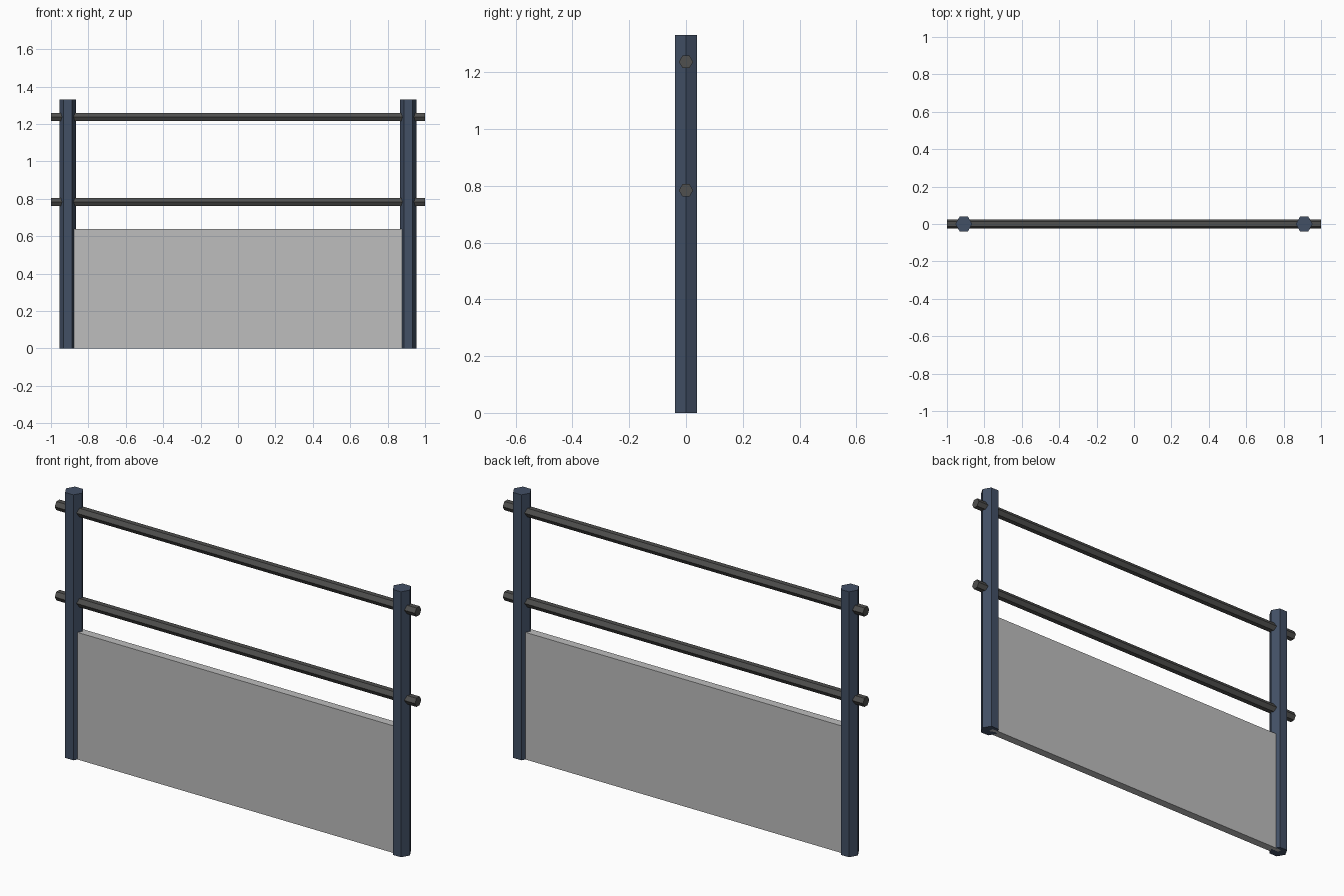
import bpy, bmesh, math
from mathutils import Matrix

if "Cube" in bpy.data.objects:
    bpy.data.objects.remove(bpy.data.objects["Cube"])


def material(name, rgb):
    m = bpy.data.materials.new(name)
    m.diffuse_color = (*rgb, 1.0)
    m.use_nodes = True
    m.node_tree.nodes["Principled BSDF"].inputs["Base Color"].default_value = m.diffuse_color
    return m


post_blue = material("slate blue", (0.055, 0.080, 0.130))
rail_grey = material("dark grey", (0.080, 0.080, 0.077))
panel_grey = material("light grey", (0.51, 0.51, 0.51))


def finish(name, bm, mat):
    bmesh.ops.recalc_face_normals(bm, faces=bm.faces)
    mesh = bpy.data.meshes.new(name)
    bm.to_mesh(mesh)
    bm.free()
    mesh.materials.append(mat)
    obj = bpy.data.objects.new(name, mesh)
    bpy.context.collection.objects.link(obj)
    return obj


def hex_bar(name, radius, length, turn, location, mat):
    bm = bmesh.new()
    bmesh.ops.create_cone(bm, cap_ends=True, segments=6,
                          radius1=radius, radius2=radius, depth=length)
    # start with a corner exactly on the +x axis
    v = bm.verts[:][0].co
    spin = Matrix.Rotation(-math.atan2(v.y, v.x), 4, 'Z')
    bmesh.ops.transform(bm, matrix=Matrix.Translation(location) @ turn @ spin, verts=bm.verts)
    return finish(name, bm, mat)


# Hexagonal upright posts, corners pointing sideways
for side, x in (("left", -0.91), ("right", 0.91)):
    hex_bar(side + "_post", 0.045, 1.332, Matrix.Identity(4), (x, 0, 0.666), post_blue)

# Hexagonal horizontal rails, corners pointing front and back
along_x = Matrix.Rotation(math.pi / 2, 4, 'X') @ Matrix.Rotation(math.pi / 2, 4, 'Y')
along_x = Matrix(((0, 0, 1, 0), (1, 0, 0, 0), (0, 1, 0, 0), (0, 0, 0, 1)))
for level, z in (("lower", 0.784), ("upper", 1.237)):
    hex_bar(level + "_rail", 0.025, 2.0, along_x, (0, 0, z), rail_grey)

# Solid infill panel between the posts
bm = bmesh.new()
bmesh.ops.create_cube(bm, size=1.0)
bmesh.ops.scale(bm, vec=(1.82, 0.042, 0.638), verts=bm.verts)
bmesh.ops.translate(bm, vec=(0, 0, 0.319), verts=bm.verts)
finish("infill_panel", bm, panel_grey)
